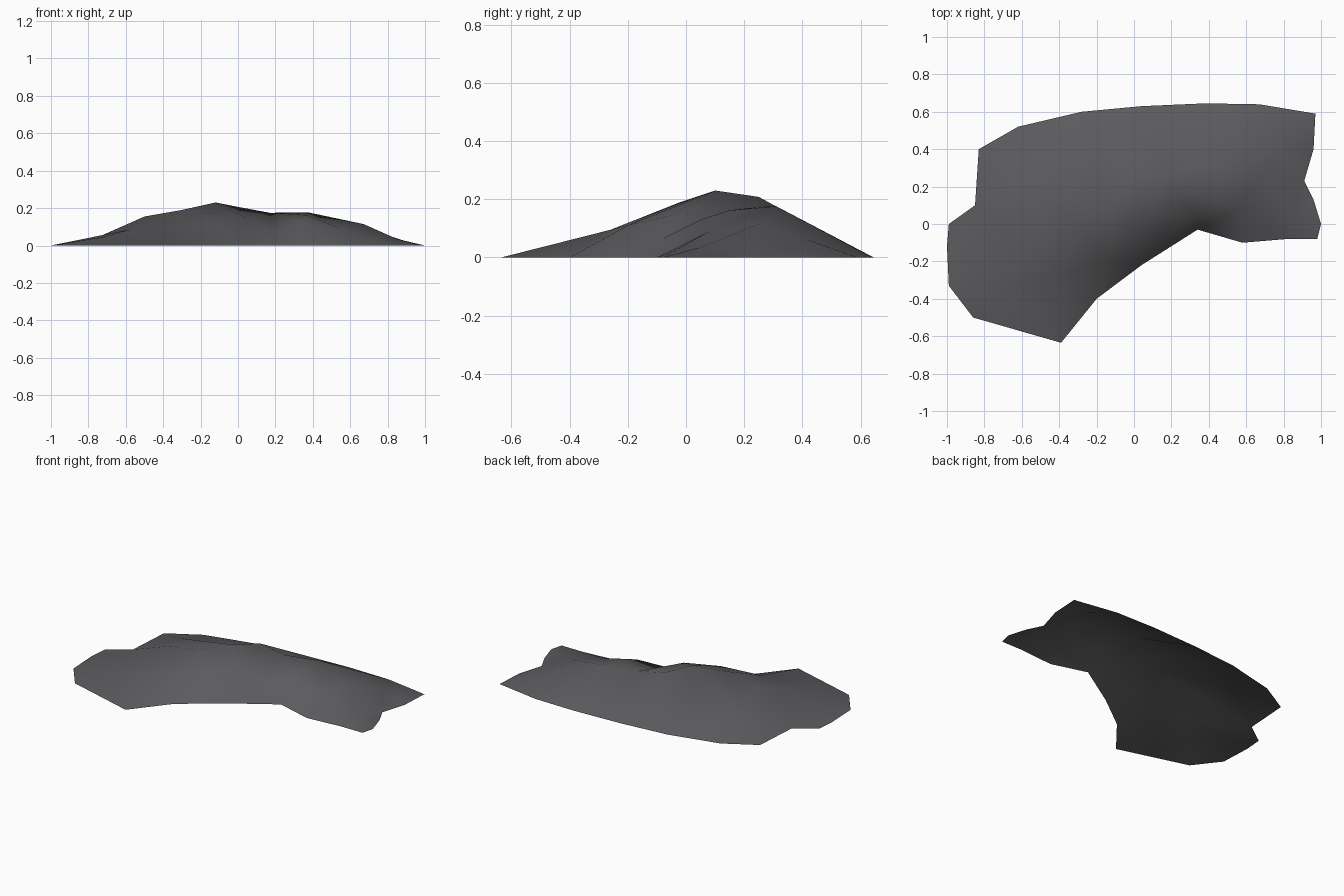
import bpy, bmesh
from mathutils import Vector
from mathutils.geometry import delaunay_2d_cdt

if "Cube" in bpy.data.objects:
    bpy.data.objects.remove(bpy.data.objects["Cube"])

# Ground outline of the mound, clockwise from the left end
outline = [(-0.99, 0), (-0.85, 0.10), (-0.83, 0.40), (-0.62, 0.52), (-0.28, 0.60),
           (0.04, 0.63), (0.38, 0.645), (0.67, 0.64), (0.97, 0.59), (0.96, 0.40),
           (0.91, 0.23), (0.96, 0.13), (1.0, 0), (0.98, -0.08), (0.82, -0.08),
           (0.58, -0.10), (0.34, -0.03), (0.04, -0.22), (-0.20, -0.40),
           (-0.39, -0.635), (-0.86, -0.50), (-0.99, -0.33), (-1.0, -0.12)]

# Main ridge, running left to right
ridge = [(-0.50, 0.0, 0.155), (-0.30, -0.02, 0.19), (-0.12, 0.10, 0.23),
         (-0.01, 0.25, 0.208), (0.17, 0.26, 0.175), (0.38, 0.31, 0.176), (0.67, 0.25, 0.115)]
# Crest above the steep front hollow, climbing to the right lobe
crest = [(0.18, -0.08, 0.065), (0.33, 0.05, 0.13), (0.37, 0.15, 0.162)]
# Slope points
slopes = [(-0.58, -0.22, 0.085), (-0.38, -0.26, 0.095), (-0.12, -0.20, 0.11),
          (0.05, -0.05, 0.145), (-0.70, -0.35, 0.05), (-0.60, 0.25, 0.085),
          (0.78, 0.42, 0.06), (0.85, 0.05, 0.035), (0.55, 0.08, 0.09)]

n = len(outline)
points = [(x, y, 0.0) for x, y in outline] + ridge + crest + slopes


def chain(start, count):
    return [(i, i + 1) for i in range(start, start + count - 1)]


# Triangulate in plan, keeping ridge and crest as real edges
edges = chain(n, len(ridge)) + chain(n + len(ridge), len(crest))
edges += [(17, n + len(ridge)), (n + len(ridge) + 2, n + 5)]
verts, _, faces, source, _, _ = delaunay_2d_cdt(
    [Vector(p[:2]) for p in points], edges, [list(reversed(range(n)))], 1, 1e-5)

bm = bmesh.new()
bvs = [bm.verts.new((v.x, v.y, points[s[0]][2] if s else 0.1))
       for v, s in zip(verts, source)]
for f in faces:
    face = bm.faces.new([bvs[i] for i in f])
    face.normal_update()
    if face.normal.z < 0:
        face.normal_flip()
    face.smooth = True

mesh = bpy.data.meshes.new("mound_shell")
bm.to_mesh(mesh)
bm.free()
mound = bpy.data.objects.new("mound_shell", mesh)
bpy.context.collection.objects.link(mound)

# Single dark grey stone colour
stone = bpy.data.materials.new("dark_grey_stone")
stone.diffuse_color = (0.105, 0.105, 0.112, 1)
stone.use_nodes = True
stone.node_tree.nodes["Principled BSDF"].inputs["Base Color"].default_value = stone.diffuse_color
mesh.materials.append(stone)
